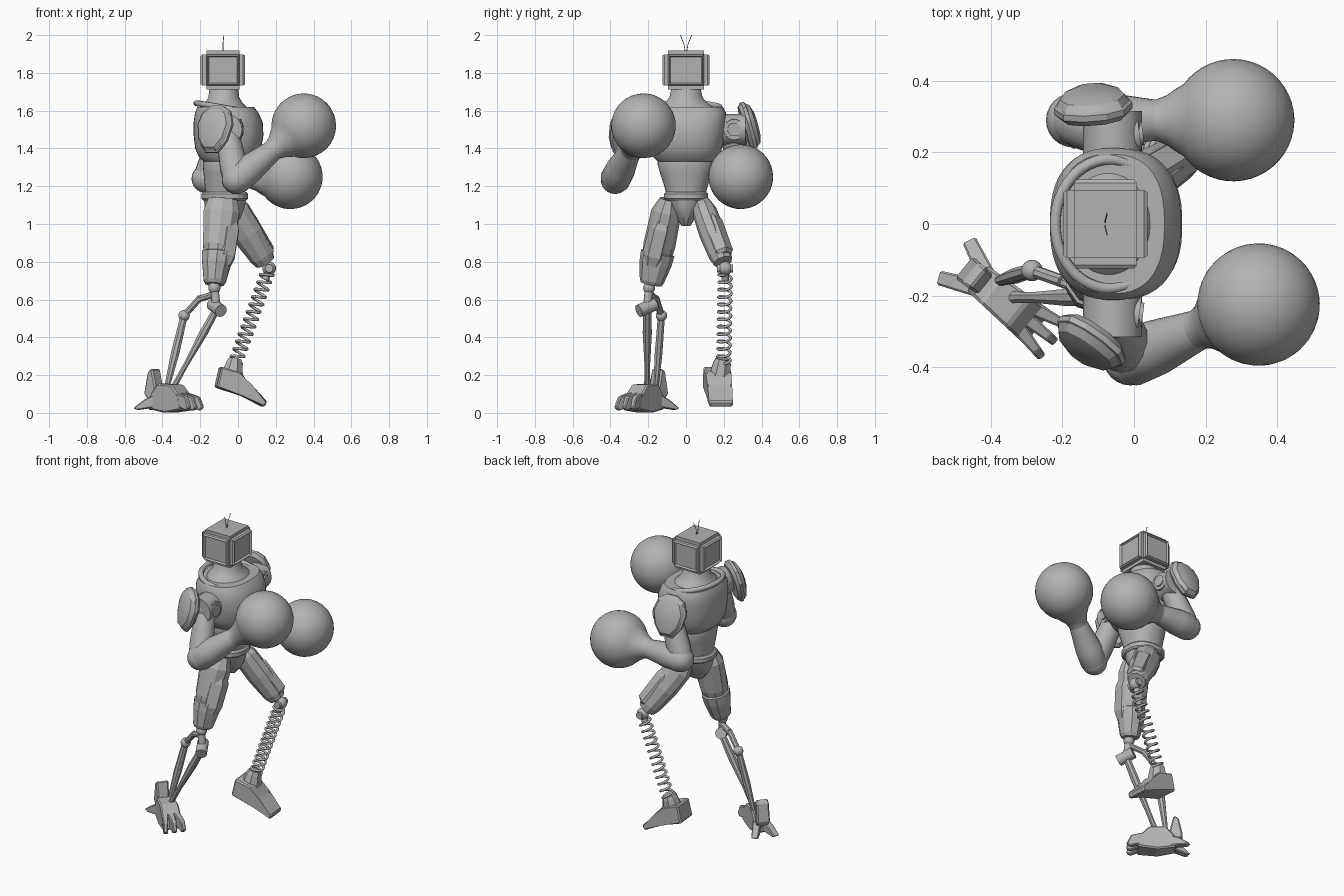
import bpy, bmesh, math
from mathutils import Vector, Matrix

old = bpy.data.objects.get("Cube")
if old:
    bpy.data.objects.remove(old)

grey = bpy.data.materials.new("grey metal")
grey.use_nodes = True
grey.diffuse_color = (0.45, 0.45, 0.45, 1)
grey.node_tree.nodes["Principled BSDF"].inputs["Base Color"].default_value = (0.45, 0.45, 0.45, 1)


def finish(name, bm, smooth=True, angle=35):
    bmesh.ops.recalc_face_normals(bm, faces=bm.faces)
    mesh = bpy.data.meshes.new(name)
    bm.to_mesh(mesh)
    bm.free()
    obj = bpy.data.objects.new(name, mesh)
    bpy.context.collection.objects.link(obj)
    mesh.materials.append(grey)
    if smooth:
        bpy.ops.object.select_all(action='DESELECT')
        obj.select_set(True)
        bpy.context.view_layer.objects.active = obj
        bpy.ops.object.shade_smooth_by_angle(angle=math.radians(angle))
    return obj


def skin(bm, rings):
    """Bridge point rings into a closed skin."""
    loops = [[bm.verts.new(p) for p in ring] for ring in rings]
    n = len(loops[0])
    for a, b in zip(loops, loops[1:]):
        for i in range(n):
            j = (i + 1) % n
            bm.faces.new((a[i], a[j], b[j], b[i]))
    bm.faces.new(loops[0])
    bm.faces.new(loops[-1])


def oval(n, rx, ry, power=2.0):
    pts = []
    for i in range(n):
        a = 2 * math.pi * (i + 0.5) / n
        c, s = math.cos(a), math.sin(a)
        pts.append((rx * math.copysign(abs(c) ** (2 / power), c),
                    ry * math.copysign(abs(s) ** (2 / power), s)))
    return pts


def stack(name, rings, n=40, power=2.0):
    """Upright body from rings of (z, centre x, half depth, half width)."""
    bm = bmesh.new()
    skin(bm, [[(cx + x, y, z) for x, y in oval(n, rx, ry, power)] for z, cx, rx, ry in rings])
    return finish(name, bm)


def frame(z_dir, x_hint):
    z = Vector(z_dir).normalized()
    y = z.cross(Vector(x_hint)).normalized()
    return Matrix((y.cross(z), y, z)).transposed()


def limb(name, p0, p1, rings, n=24, hint=(1, 0, 0), smooth=True):
    """Tapered limb; rings of (fraction along, half depth, half width)."""
    p0, p1 = Vector(p0), Vector(p1)
    m = frame(p1 - p0, hint)
    bm = bmesh.new()
    skin(bm, [[p0.lerp(p1, t) + m @ Vector((x, y, 0)) for x, y in oval(n, rx, ry)]
              for t, rx, ry in rings])
    return finish(name, bm, smooth)


def rod(name, p0, p1, r, n=12, hint=(0.3, 1, 0.2)):
    return limb(name, p0, p1, [(0, r, r), (1, r, r)], n, hint)


def ball(name, c, r, seg=24):
    bm = bmesh.new()
    bmesh.ops.create_uvsphere(bm, u_segments=seg, v_segments=seg // 2, radius=r,
                              matrix=Matrix.Translation(c))
    return finish(name, bm)


def tube(name, pts, r, cyclic=False):
    cu = bpy.data.curves.new(name, 'CURVE')
    cu.dimensions = '3D'
    cu.bevel_depth, cu.bevel_resolution, cu.use_fill_caps = r, 2, True
    sp = cu.splines.new('POLY')
    sp.points.add(len(pts) - 1)
    for q, p in zip(sp.points, pts):
        q.co = (*p, 1)
    sp.use_cyclic_u = cyclic
    obj = bpy.data.objects.new(name, cu)
    bpy.context.collection.objects.link(obj)
    cu.materials.append(grey)
    return obj


def prism(name, profile, origin, along, w0, w1, bevel=0.008):
    """Side profile of (length, height) extruded across, width easing from w0 to w1."""
    d = Vector(along).normalized()
    side = Vector((-d.y, d.x, 0))
    lo, hi = min(p[0] for p in profile), max(p[0] for p in profile)
    half = lambda l: (w0 + (w1 - w0) * (l - lo) / (hi - lo)) / 2
    bm = bmesh.new()
    skin(bm, [[Vector(origin) + d * l + Vector((0, 0, h)) + side * s * half(l)
               for l, h in profile] for s in (-1, 1)])
    bmesh.ops.bevel(bm, geom=bm.edges[:], offset=bevel, segments=1, affect='EDGES')
    return finish(name, bm, False)


# Boxy head with framed panels on every side
bm = bmesh.new()
bmesh.ops.create_cube(bm, size=1, matrix=Matrix.LocRotScale((-0.08, 0, 1.815), None, (0.215, 0.23, 0.205)))
sides = [f for f in bm.faces if abs(f.normal.z) < 0.5]
bmesh.ops.bevel(bm, geom=bm.edges[:], offset=0.02, segments=2, affect='EDGES')
sides = sorted((f for f in bm.faces if abs(f.normal.z) < 0.1), key=lambda f: -f.calc_area())[:4]
bmesh.ops.inset_individual(bm, faces=sides, thickness=0.01, depth=0.01)
bmesh.ops.inset_individual(bm, faces=sides, thickness=0.008, depth=-0.014)
finish("head", bm, False)
for s in (-1, 1):
    tube("antenna", [(-0.08, s * 0.004, 1.91), (-0.08, s * 0.01, 1.95), (-0.075, s * 0.03, 2.0)], 0.002)

# Torso
stack("neck", [(1.55, -0.06, 0.15, 0.18), (1.61, -0.07, 0.125, 0.155), (1.64, -0.075, 0.1, 0.115),
               (1.67, -0.075, 0.082, 0.088), (1.73, -0.075, 0.075, 0.075)])
stack("chest", [(1.33, -0.055, 0.125, 0.15), (1.35, -0.055, 0.15, 0.17), (1.4, -0.052, 0.175, 0.192),
                (1.47, -0.05, 0.185, 0.203), (1.54, -0.052, 0.183, 0.212), (1.59, -0.06, 0.168, 0.212),
                (1.62, -0.065, 0.15, 0.195)], 48, 2.5)
tube("collar_rim", [(-0.07 + 0.15 * math.cos(a), 0.18 * math.sin(a), 1.615 - 0.025 * math.cos(a))
                    for a in (math.tau * i / 48 for i in range(48))], 0.016, True)
stack("abdomen", [(1.14, -0.07, 0.1, 0.1), (1.2, -0.068, 0.108, 0.115), (1.27, -0.065, 0.118, 0.138),
                  (1.32, -0.062, 0.125, 0.152), (1.35, -0.06, 0.12, 0.145)], 40, 2.3)
stack("belt", [(1.125, -0.07, 0.115, 0.108), (1.135, -0.07, 0.124, 0.118), (1.16, -0.07, 0.124, 0.118),
               (1.17, -0.07, 0.115, 0.108)], 40, 2.3)
stack("pelvis", [(0.99, -0.07, 0.05, 0.025), (1.03, -0.07, 0.085, 0.05), (1.09, -0.07, 0.11, 0.085),
                 (1.14, -0.07, 0.115, 0.11)], 12)


# Arms: shoulder, upper arm, forearm, boxing glove and shield-shaped pad
def arm(side, s, elbow, glove, pad, normal):
    shoulder = Vector((-0.06, s * 0.245, 1.5))
    ball(side + "_shoulder", shoulder, 0.075)
    for r, d in ((0.055, 0.075), (0.035, 0.085)):
        rod(side + "_shoulder_disc", shoulder, shoulder + Vector((d, s * 0.01, 0)), r, 24)
    rod(side + "_shoulder_barrel", shoulder - Vector((0, s * 0.06, 0)), shoulder + Vector((0, s * 0.07, 0)), 0.082, 16)
    limb(side + "_upper_arm", shoulder, elbow, [(0, 0.06, 0.06), (0.35, 0.068, 0.068), (0.75, 0.075, 0.07), (1, 0.07, 0.065)], 12)
    ball(side + "_elbow", elbow, 0.076)
    elbow, glove = Vector(elbow), Vector(glove)
    length, R = (glove - elbow).length, 0.171
    limb(side + "_forearm", elbow, glove, [(-0.1, 0.05, 0.05), (0, 0.08, 0.08), (0.2, 0.078, 0.078),
         (0.55, 0.055, 0.055), (0.7, 0.05, 0.05)], 24, (0.1, 0.2, 1))
    cuff = [(-0.25, 0.055), (-0.215, 0.058), (-0.185, 0.07), (-0.16, 0.088)]
    dome = [(-R * math.cos(a), R * math.sin(a)) for a in (math.pi * (0.2 + 0.79 * i / 18) for i in range(19))]
    limb(side + "_glove", elbow, glove, [(1 + h / length, r, r) for h, r in cuff + dome], 40, (0.1, 0.2, 1))
    m = frame(normal, (0, 0, 1))
    outline = [(0.13, 0.035), (0.13, -0.03), (0.1, -0.085), (0.03, -0.11), (-0.06, -0.09),
               (-0.125, -0.04), (-0.125, 0.04), (-0.06, 0.09), (0.03, 0.11), (0.1, 0.085)]
    bm = bmesh.new()
    skin(bm, [[Vector(pad) + m @ Vector((x * k, y * k, h)) for x, y in outline]
              for h, k in ((-0.03, 0.85), (-0.012, 1), (0.005, 1), (0.008, 0.94), (0.028, 0.82), (0.042, 0.5))])
    finish(side + "_shoulder_pad", bm, True, 30)


arm("right", -1, (-0.01, -0.375, 1.235), (0.348, -0.225, 1.52), (-0.125, -0.335, 1.5), (-0.55, -0.8, 0.25))
arm("left", 1, (-0.17, 0.29, 1.24), (0.277, 0.29, 1.25), (-0.115, 0.335, 1.52), (-0.08, 0.95, 0.28))

# Armoured thighs
limb("right_thigh", (-0.08, -0.09, 1.13), (-0.125, -0.185, 0.68),
     [(0, 0.08, 0.05), (0.15, 0.1, 0.08), (0.55, 0.085, 0.085), (0.62, 0.078, 0.08), (0.63, 0.086, 0.09),
      (0.75, 0.08, 0.086), (0.96, 0.062, 0.065), (1, 0.05, 0.055)], 10, smooth=False)
limb("right_thigh_plate", (-0.05, -0.12, 1.02), (-0.08, -0.18, 0.78),
     [(0, 0.05, 0.05), (0.2, 0.07, 0.065), (0.8, 0.065, 0.065), (1, 0.045, 0.045)], 6, smooth=False)
hip, knee = Vector((-0.04, 0.085, 1.1)), Vector((0.165, 0.208, 0.765))
limb("left_thigh", hip, knee, [(-0.1, 0.05, 0.04), (0.1, 0.085, 0.065), (0.45, 0.085, 0.07), (0.8, 0.068, 0.062),
                               (0.9, 0.055, 0.05)], 10, smooth=False)
limb("left_thigh_plate", hip + Vector((0.02, 0.015, 0)), knee + Vector((0.02, 0.01, 0.015)),
     [(0.2, 0.05, 0.04), (0.3, 0.07, 0.06), (0.8, 0.06, 0.058), (0.84, 0.045, 0.04)], 6, smooth=False)

# Left shin spring and knee
ball("left_knee", knee, 0.036)
rod("left_knee_pin", knee - Vector((0, 0.045, 0)), knee + Vector((0, 0.04, 0)), 0.022)
ankle = Vector((-0.012, 0.2, 0.27))
axis = frame(ankle - knee, (1, 0, 0))
turns, steps = 12, 16
tube("shin_spring", [knee.lerp(ankle, 0.05 + 0.95 * i / (turns * steps)) + axis @ Vector(
    (0.034 * math.cos(math.tau * i / steps), 0.034 * math.sin(math.tau * i / steps), 0))
    for i in range(turns * steps + 1)], 0.0075)
rod("spring_seat", knee, knee.lerp(ankle, 0.12), 0.02)

# Left foot
limb("left_ankle", (-0.03, 0.18, 0.2), (-0.015, 0.195, 0.285), [(0, 0.062, 0.06), (0.75, 0.045, 0.05), (1, 0.036, 0.04)], 8, smooth=False)
prism("left_foot", [(-0.12, 0.135), (-0.095, 0.245), (0.01, 0.215), (0.06, 0.145), (0.15, 0.06),
                    (0.135, 0.03), (0.02, 0.09)], (0, 0.172, 0), (1, 0.1, 0), 0.145, 0.125)

# Right shin: knuckles and struts
ball("right_knee", (-0.125, -0.195, 0.662), 0.032)
rod("knee_post", (-0.125, -0.195, 0.66), (-0.115, -0.205, 0.57), 0.022)
rod("knee_barrel", (-0.09, -0.25, 0.54), (-0.135, -0.165, 0.575), 0.034, 16)
rod("knee_link", (-0.12, -0.19, 0.63), (-0.2, -0.16, 0.605), 0.018, 8)
rod("rear_link", (-0.2, -0.16, 0.61), (-0.285, -0.13, 0.515), 0.018, 8)
ball("rear_knuckle", (-0.285, -0.13, 0.515), 0.03)
limb("rear_strut", (-0.285, -0.13, 0.515), (-0.38, -0.16, 0.12), [(0, 0.02, 0.02), (0.5, 0.024, 0.022), (1, 0.014, 0.014)], 8)
limb("front_strut", (-0.11, -0.205, 0.555), (-0.35, -0.205, 0.12),
     [(0, 0.02, 0.022), (0.3, 0.024, 0.026), (0.7, 0.014, 0.016), (1, 0.016, 0.018)], 8)

# Right clawed foot
base, fwd = Vector((-0.36, -0.215, 0)), Vector((0.77, -0.63, 0))
across = Vector((0.63, 0.77, 0))
prism("right_foot", [(-0.11, 0.02), (-0.1, 0.1), (-0.05, 0.155), (0.05, 0.15), (0.11, 0.085), (0.12, 0.015), (0, 0.0)],
      base, fwd, 0.09, 0.12)
for k in (-1, 0, 1):
    prism("toe_claw", [(0, 0.04), (0.0, 0.11), (0.08, 0.085), (0.105, 0.03), (0.085, 0.012)],
          base + fwd * 0.08 + across * 0.035 * k, fwd + across * 0.22 * k, 0.04, 0.024, 0.005)
prism("heel_spur", [(-0.15, 0.1), (-0.125, 0.22), (-0.095, 0.235), (-0.07, 0.13), (-0.1, 0.05)], base, fwd, 0.08, 0.07)
for k in (-1, 1):
    prism("heel_claw", [(0, 0.03), (0, 0.1), (0.06, 0.07), (0.12, 0.025), (0.1, 0.015)],
          base - fwd * 0.08 + across * 0.02 * k, -fwd + across * 0.45 * k, 0.05, 0.04, 0.005)
